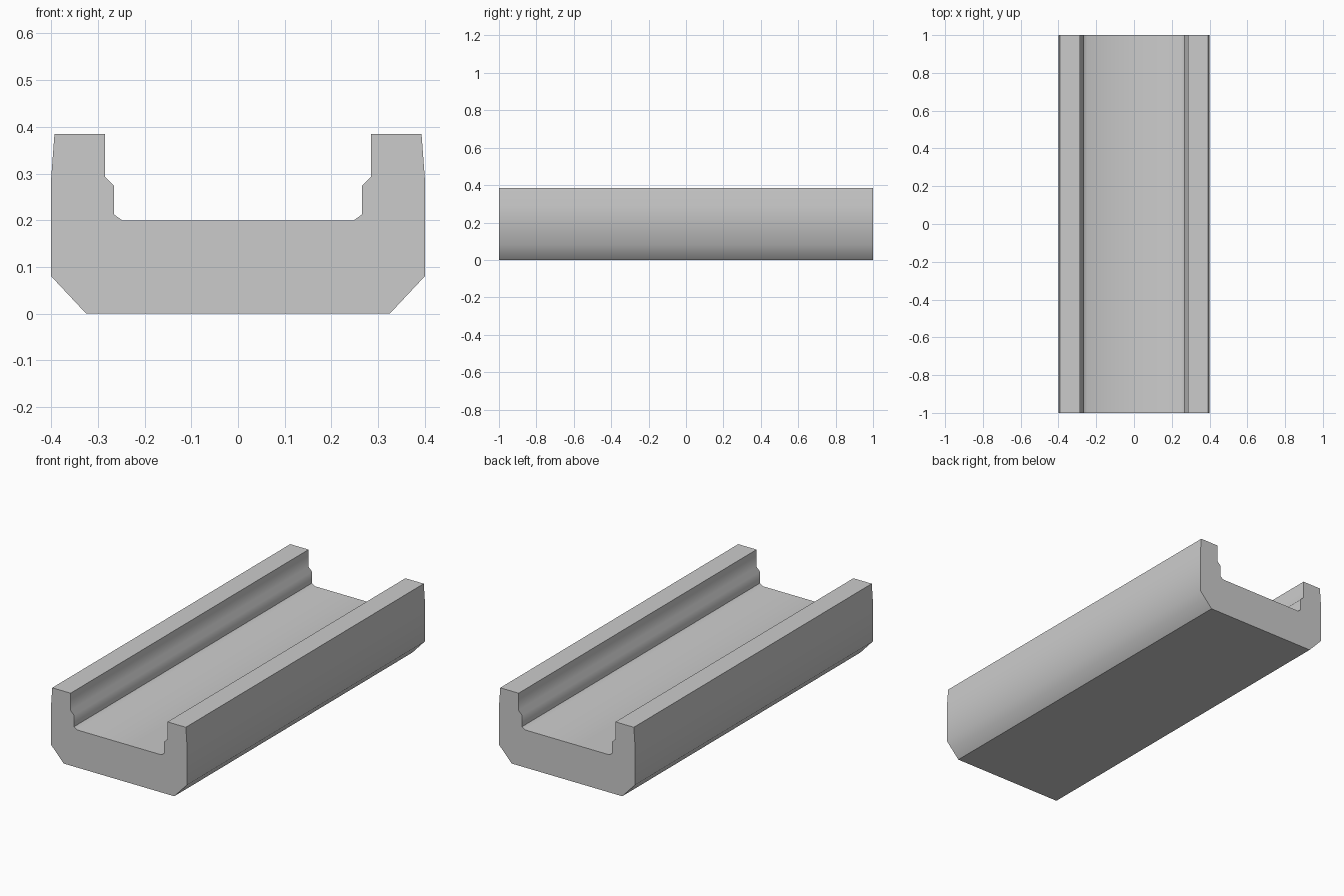
import bpy
import bmesh
import math

if "Cube" in bpy.data.objects:
    bpy.data.objects.remove(bpy.data.objects["Cube"])

LENGTH = 2.0

# Right half of the channel cross-section (x, z), from bottom to channel floor
half = [
    (0.325, 0.0), (0.40, 0.08), (0.40, 0.29), (0.393, 0.385),
    (0.285, 0.385), (0.285, 0.293), (0.265, 0.273),
    (0.265, 0.212), (0.248, 0.20),
]
# Mirror to a closed outline
profile = half + [(-x, z) for x, z in reversed(half)]

# Extrude the outline along y
bm = bmesh.new()
front = bm.faces.new([bm.verts.new((x, -LENGTH / 2, z)) for x, z in profile])
ext = bmesh.ops.extrude_face_region(bm, geom=[front], use_keep_orig=True)
back = [g for g in ext["geom"] if isinstance(g, bmesh.types.BMVert)]
bmesh.ops.translate(bm, verts=back, vec=(0, LENGTH, 0))
bmesh.ops.recalc_face_normals(bm, faces=bm.faces)

mesh = bpy.data.meshes.new("channel_block")
bm.to_mesh(mesh)
bm.free()
channel = bpy.data.objects.new("channel_block", mesh)
bpy.context.collection.objects.link(channel)

# Soft shading over shallow bends, crisp elsewhere
bpy.context.view_layer.objects.active = channel
channel.select_set(True)
bpy.ops.object.shade_smooth_by_angle(angle=math.radians(46))
